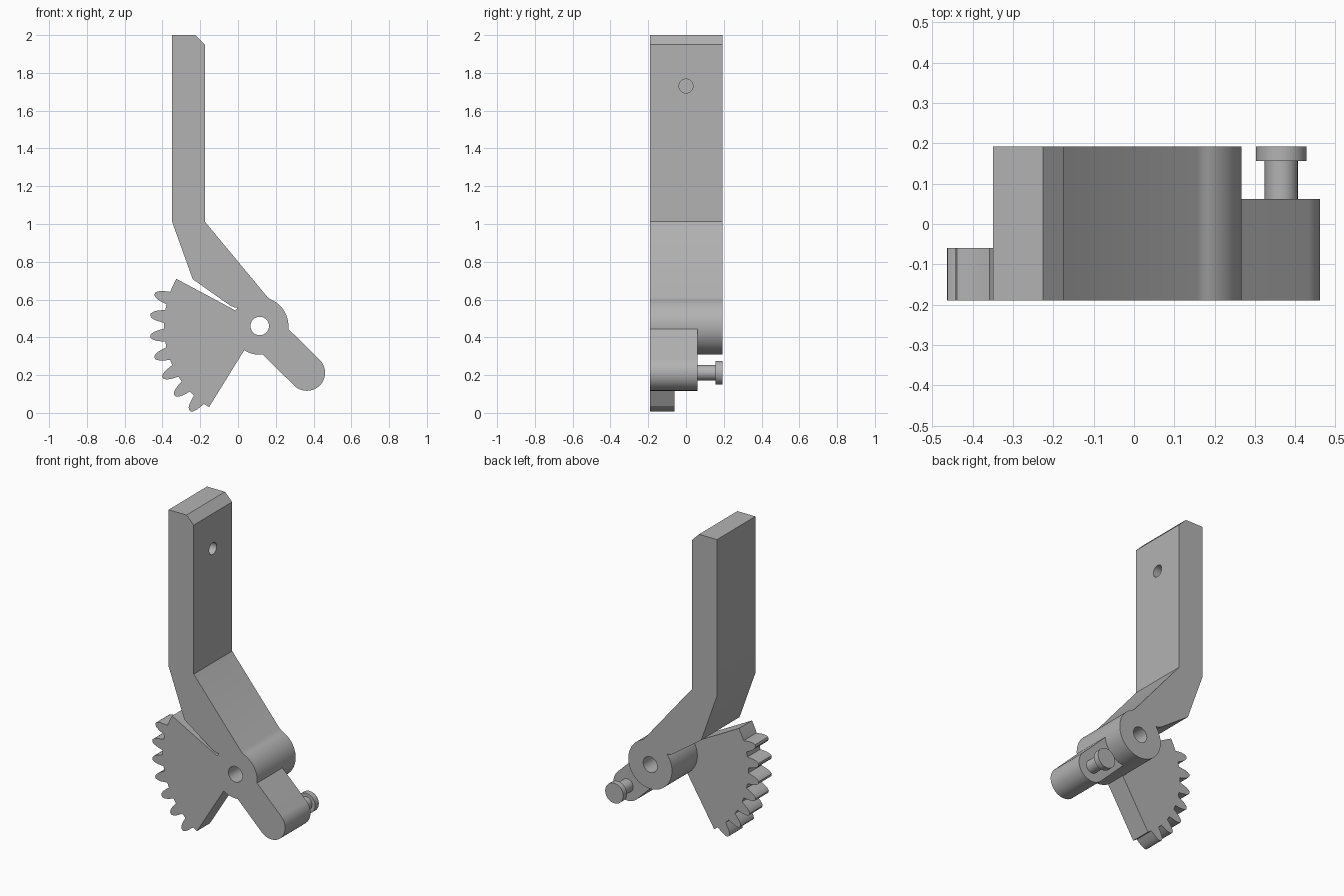
import bpy, bmesh
from math import sin, cos, radians
from mathutils import Matrix, Vector

cube = bpy.data.objects.get("Cube")
if cube:
    bpy.data.objects.remove(cube, do_unlink=True)

grey = bpy.data.materials.new("plain_grey")
grey.use_nodes = True
grey.diffuse_color = (0.45, 0.45, 0.45, 1)
grey.node_tree.nodes["Principled BSDF"].inputs["Base Color"].default_value = grey.diffuse_color

PIVOT = (0.115, 0.46)
LEVER_END = (0.365, 0.213)
FRONT, BACK = -0.19, 0.192


def polar(centre, radius, degrees):
    a = radians(degrees)
    return (centre[0] + radius * cos(a), centre[1] + radius * sin(a))


def arc(centre, radius, start, end, steps):
    return [polar(centre, radius, start + (end - start) * i / steps) for i in range(steps + 1)]


def finish(name, bm):
    bmesh.ops.recalc_face_normals(bm, faces=bm.faces)
    mesh = bpy.data.meshes.new(name)
    bm.to_mesh(mesh)
    bm.free()
    mesh.materials.append(grey)
    obj = bpy.data.objects.new(name, mesh)
    bpy.context.collection.objects.link(obj)
    return obj


def extrude_profile(name, points, y0, y1):
    """Solid from an x-z outline, running from y0 to y1."""
    bm = bmesh.new()
    face = bm.faces.new([bm.verts.new((x, y0, z)) for x, z in points])
    moved = bmesh.ops.extrude_face_region(bm, geom=[face], use_keep_orig=True)["geom"]
    verts = [v for v in moved if isinstance(v, bmesh.types.BMVert)]
    bmesh.ops.translate(bm, verts=verts, vec=(0, y1 - y0, 0))
    return finish(name, bm)


def cylinder(name, centre, radius, depth, axis):
    bm = bmesh.new()
    turn = Vector((0, 0, 1)).rotation_difference(Vector(axis)).to_matrix().to_4x4()
    bmesh.ops.create_cone(bm, cap_ends=True, segments=48, radius1=radius, radius2=radius,
                          depth=depth, matrix=Matrix.Translation(centre) @ turn)
    return finish(name, bm)


def smooth(obj):
    bpy.ops.object.select_all(action='DESELECT')
    obj.select_set(True)
    bpy.context.view_layer.objects.active = obj
    bpy.ops.object.shade_smooth_by_angle(angle=radians(25))


def cut(obj, cutter):
    cutter.hide_render = True
    mod = obj.modifiers.new("hole", 'BOOLEAN')
    mod.operation = 'DIFFERENCE'
    mod.solver = 'EXACT'
    mod.object = cutter
    bpy.context.view_layer.objects.active = obj
    bpy.ops.object.modifier_apply(modifier=mod.name)
    bpy.data.objects.remove(cutter, do_unlink=True)


# Bent arm ending in the round hub
outline = [(-0.225, 2), (-0.35, 2), (-0.35, 1.015), (-0.24, 0.708), (-0.04, 0.567), (-0.02, 0.559)]
outline += arc(PIVOT, 0.152, 140, 428, 60)
outline += [(0.157, 0.612), (-0.175, 1.012), (-0.175, 1.95)]
arm = extrude_profile("arm_and_hub", outline, FRONT, BACK)

# Pivot bore and blind hole near the top of the arm
cut(arm, cylinder("bore_cutter", (PIVOT[0], 0, PIVOT[1]), 0.049, 1, (0, 1, 0)))
cut(arm, cylinder("blind_hole_cutter", (-0.175, 0, 1.73), 0.037, 0.2, (1, 0, 0)))

# Gear sector with seven rounded teeth
ROOT, PITCH, TEETH = 0.507, 11.25, 7
flank = [(3.9, ROOT), (3.3, 0.53), (2.6, 0.553), (1.7, 0.571), (0.7, 0.581)]
tooth = [(-a, r) for a, r in flank] + [(a, r) for a, r in reversed(flank)]
gear = [(0.035, 0.335), (0, 0.535)] + arc(PIVOT, ROOT, 150.5, 157, 3)
for i in range(TEETH):
    gear += [polar(PIVOT, r, 163 + PITCH * i + a) for a, r in tooth]
gear.append(polar(PIVOT, ROOT, 238))
sector = extrude_profile("gear_sector", gear, FRONT, -0.06)

# Short lever with a rounded end, sloping down from the hub
inner = polar(PIVOT, 0.1, -45)
lever_outline = [polar(inner, 0.096, 45), polar(inner, 0.096, 225)]
lever_outline += arc(LEVER_END, 0.096, 225, 405, 32)
lever = extrude_profile("lever", lever_outline, FRONT, 0.062)

# Headed pin on the back of the lever
pin = cylinder("pin_shaft", (LEVER_END[0], 0.11, LEVER_END[1]), 0.041, 0.1, (0, 1, 0))
head = cylinder("pin_head", (LEVER_END[0], 0.174, LEVER_END[1]), 0.063, 0.036, (0, 1, 0))

for part in (arm, sector, lever, pin, head):
    smooth(part)
